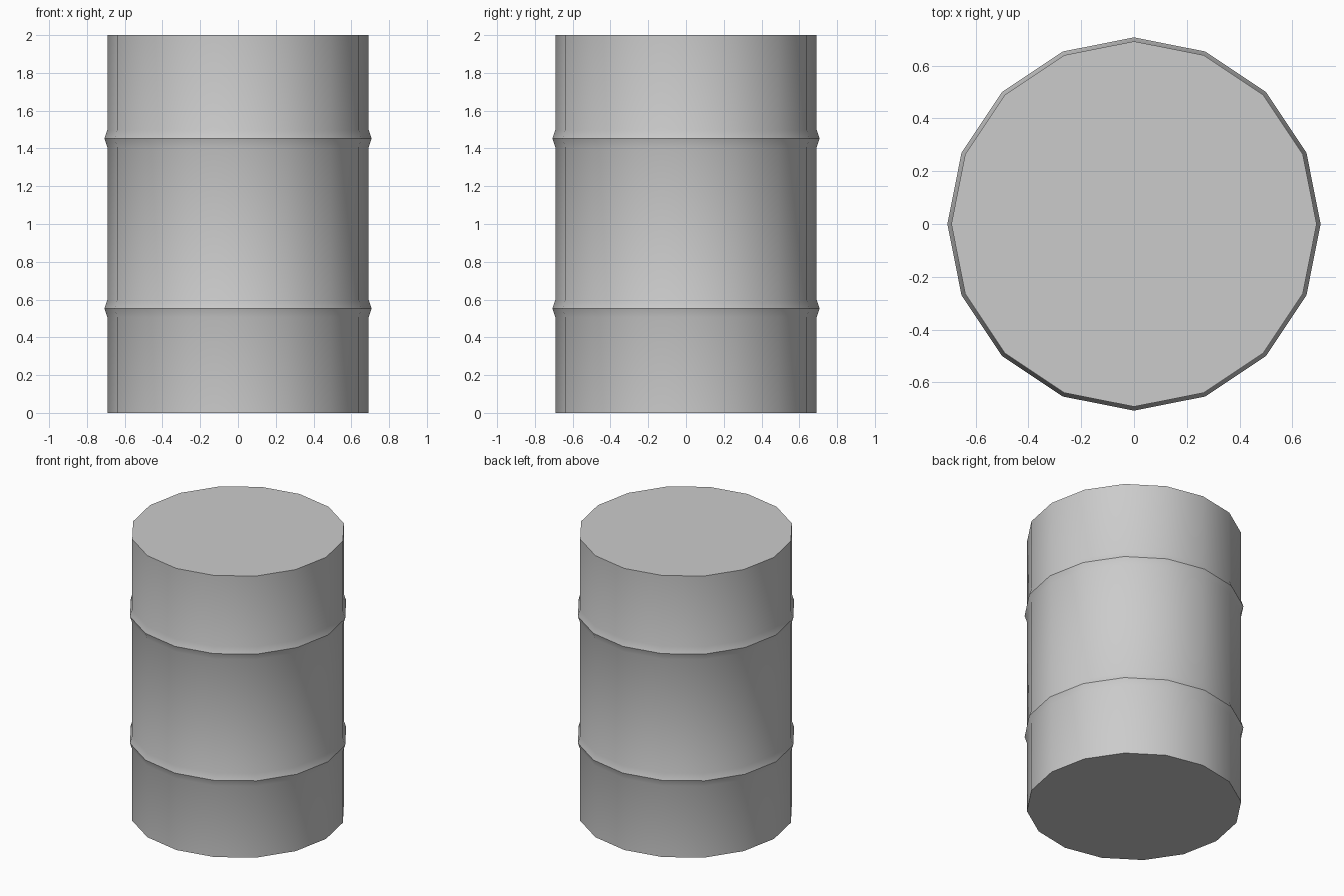
import bpy, bmesh, math

if "Cube" in bpy.data.objects:
    bpy.data.objects.remove(bpy.data.objects["Cube"])

SIDES = 16
R, RIB = 0.692, 0.707

# Barrel profile (radius, height) with two raised ribs
profile = [(R, 0)]
for z in (0.552, 1.452):
    profile += [(R, z - 0.045), (RIB, z), (R, z + 0.045)]
profile.append((R, 2))

# Barrel body: stacked rings bridged with quads, closed by flat caps
bm = bmesh.new()
rings = []
for r, z in profile:
    rings.append([bm.verts.new((r * math.cos(math.tau * i / SIDES),
                                r * math.sin(math.tau * i / SIDES), z))
                  for i in range(SIDES)])
for a, b in zip(rings, rings[1:]):
    for i in range(SIDES):
        j = (i + 1) % SIDES
        bm.faces.new((a[i], a[j], b[j], b[i]))
bm.faces.new(rings[0][::-1])
bm.faces.new(rings[-1])

mesh = bpy.data.meshes.new("barrel_body")
bm.to_mesh(mesh)
bm.free()
barrel = bpy.data.objects.new("barrel_body", mesh)
bpy.context.collection.objects.link(barrel)

# Smooth sides, sharp rib crests and rims
bpy.context.view_layer.objects.active = barrel
barrel.select_set(True)
bpy.ops.object.shade_smooth_by_angle(angle=math.radians(30))
